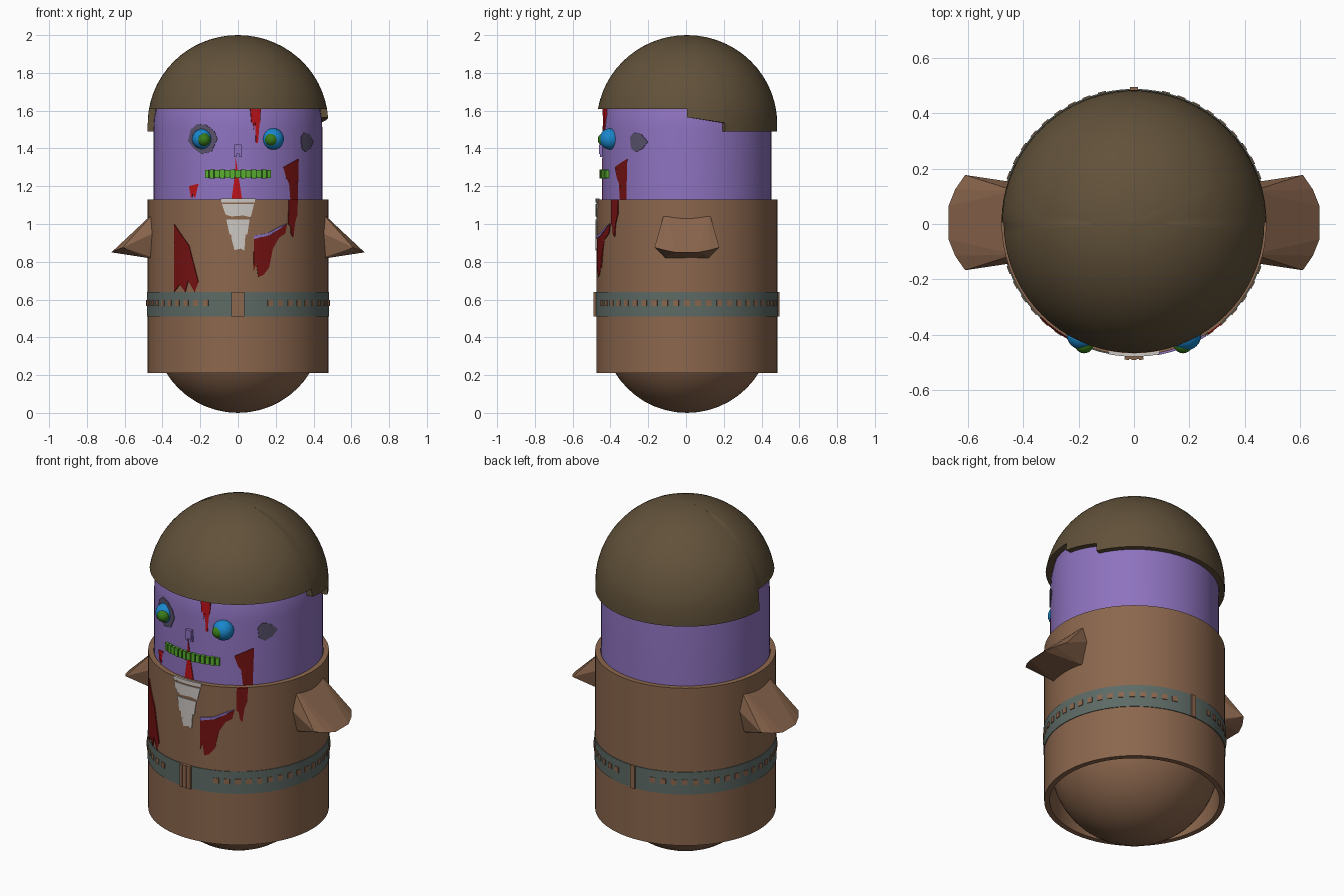
import bpy, bmesh, math
from mathutils import Vector

if "Cube" in bpy.data.objects:
    bpy.data.objects.remove(bpy.data.objects["Cube"])

CY = 0.005                      # body axis sits slightly behind centre
RB, RC = 0.447, 0.48            # body and coat radii


def mat(name, r, g, b):
    m = bpy.data.materials.new(name)
    m.diffuse_color = (r, g, b, 1)
    m.use_nodes = True
    m.node_tree.nodes["Principled BSDF"].inputs["Base Color"].default_value = m.diffuse_color
    return m


BROWN = mat("coat_brown", .26, .135, .075)
HAT = mat("hat_brown", .12, .083, .042)
SKIN = mat("skin_purple", .27, .17, .52)
BELT = mat("belt_grey", .11, .145, .13)
BLUE = mat("eye_blue", .01, .24, .6)
GREEN = mat("pupil_green", .04, .2, .01)
TEETH = mat("teeth_green", .1, .42, .03)
GUM = mat("teeth_dark", .03, .13, .01)
BLOOD = mat("dark_red", .18, .006, .006)
RED = mat("bright_red", .5, .006, .01)
GREY = mat("patch_grey", .1, .085, .15)
WHITE = mat("shirt_white", .6, .57, .54)


def finish(bm, name, m, smooth=True):
    bmesh.ops.recalc_face_normals(bm, faces=bm.faces)
    me = bpy.data.meshes.new(name)
    bm.to_mesh(me)
    bm.free()
    me.materials.append(m)
    ob = bpy.data.objects.new(name, me)
    bpy.context.collection.objects.link(ob)
    if smooth:
        bpy.context.view_layer.objects.active = ob
        ob.select_set(True)
        bpy.ops.object.shade_smooth_by_angle(angle=math.radians(35))
        ob.select_set(False)
    return ob


def lathe(name, m, profile, angles=None, closed=False):
    """Revolve profile(angle) -> [(r, z)] around the body axis."""
    angles = angles or [i * 360 / 72 for i in range(72)]
    bm = bmesh.new()
    rings = []
    for a in angles:
        c, s = math.cos(math.radians(a)), math.sin(math.radians(a))
        rings.append([bm.verts.new((r * c, r * s + CY, z)) for r, z in profile(a)])
    n = len(rings[0])
    for i, ring in enumerate(rings):
        nxt = rings[(i + 1) % len(rings)]
        for j in range(n if closed else n - 1):
            k = (j + 1) % n
            bm.faces.new((ring[j], nxt[j], nxt[k], ring[k]))
    bmesh.ops.remove_doubles(bm, verts=bm.verts, dist=1e-5)
    return finish(bm, name, m)


def shell(name, m, ro, ri, z0, z1):
    return lathe(name, m, lambda a: [(ri, z0), (ro, z0), (ro, z1), (ri, z1)], closed=True)


def decal(name, m, pts, r, lift=.004, depth=.012):
    """Wrap an (x, z) outline on the front of a cylinder of radius r."""
    bm = bmesh.new()
    bm.faces.new([bm.verts.new((x, 0, z)) for x, z in pts])
    bmesh.ops.triangulate(bm, faces=bm.faces)
    x = math.ceil(min(p[0] for p in pts) / .02) * .02
    while x < max(p[0] for p in pts):
        bmesh.ops.bisect_plane(bm, geom=bm.verts[:] + bm.edges[:] + bm.faces[:],
                               plane_co=(x, 0, 0), plane_no=(1, 0, 0), dist=1e-5)
        x += .02
    inner = bm.verts[:]
    out = bmesh.ops.extrude_face_region(bm, geom=bm.faces[:])["geom"]
    outer = [v for v in out if isinstance(v, bmesh.types.BMVert)]
    for vs, rad in ((inner, r + lift - depth), (outer, r + lift)):
        for v in vs:
            a = math.asin(max(-1, min(1, v.co.x / (r + lift))))
            v.co = Vector((rad * math.sin(a), CY - rad * math.cos(a), v.co.z))
    return finish(bm, name, m)


def boxes(name, m, items):
    """Boxes (angle from front, radius, z, width, depth, height) facing outward."""
    bm = bmesh.new()
    for a, r, z, w, d, h in items:
        s, c = math.sin(a), math.cos(a)
        for v in bmesh.ops.create_cube(bm, size=1)["verts"]:
            px, py = v.co.x * w, -r + v.co.y * d
            v.co = Vector((px * c - py * s, px * s + py * c + CY, z + v.co.z * h))
    return finish(bm, name, m, False)


def ball(name, m, loc, r):
    bm = bmesh.new()
    bmesh.ops.create_uvsphere(bm, u_segments=32, v_segments=16, radius=r)
    bmesh.ops.translate(bm, verts=bm.verts, vec=loc)
    return finish(bm, name, m)


# Capsule body: brown lower part, purple head
arc = [math.radians(i * 7.5) for i in range(13)]
lathe("lower_body", BROWN, lambda a: [(RB * math.sin(t), .447 - RB * math.cos(t)) for t in arc] + [(RB, 1.0)])
lathe("head", SKIN, lambda a: [(RB, .95)] + [(RB * math.cos(t), 1.5 + RB * math.sin(t)) for t in arc])

# Coat and belt
shell("coat", BROWN, RC - .001, RB + .003, .21, 1.13)
shell("belt", BELT, RC + .003, RC - .01, .51, .64)
n = 52
boxes("belt_studs", BROWN, [(2 * math.pi * i / n, RC, .582, .03, .013, .03)
                            for i in range(n) if 2 < i < n - 2 and abs(i - n / 2) > 1])
boxes("belt_buckle", BROWN, [(o / RC, RC + .004, .575, w, d, .132) for o, w, d in
                             ((0, .064, .016), (-.025, .016, .024), (0, .018, .024), (.025, .016, .024))])
boxes("belt_back_loop", BROWN, [(math.pi, RC + .003, .575, .03, .014, .132)])


# Hat with stepped lower edge
def hat_profile(a, r=RC - .002, zc=1.53, h=.47):
    if a <= 0 or a >= 360:
        zb = 1.61
    elif a < 25:
        zb = 1.565 - .03 * a / 25
    elif a < 180:
        zb = 1.49
    else:
        zb = 1.61
    p0 = math.asin(max(0, zb - zc) / h)
    ph = [p0 + (math.pi / 2 - p0) * i / 14 for i in range(15)]
    return [(RB - .01, 1.62), (RB - .01, zb), (r * math.cos(p0), zb)] + \
           [(r * math.cos(t), zc + h * math.sin(t)) for t in ph]


lathe("hat", HAT, hat_profile,
      sorted([i * 5 for i in range(72)] + [.05, 24.95, 179.95]))

# Wedge sleeves
for sx, side in ((1, "right"), (-1, "left")):
    bm = bmesh.new()
    for x, y, z in ((.43, .115, 1.075), (.43, .145, .96), (.43, .11, .815), (.475, .115, .82),
                    (.61, .172, .876), (.646, .12, .862), (.67, .06, .85)):
        for sy in (1, -1):
            bm.verts.new((x * sx, y * sy + CY, z))
    bmesh.ops.convex_hull(bm, input=bm.verts)
    bmesh.ops.dissolve_limit(bm, angle_limit=math.radians(4), verts=bm.verts, edges=bm.edges)
    finish(bm, "sleeve_" + side, BROWN, False)

# Eyes
for x, px, r, side in ((-.19, -.18, .053, "left"), (.186, .177, .057, "right")):
    ball("eye_" + side, BLUE, (x, CY - .405, 1.45), r)
    ball("pupil_" + side, GREEN, (px, CY - .438, 1.447), .034)

# Bruise patches
decal("eye_patch", GREY, [(-.265, 1.44), (-.25, 1.5), (-.215, 1.53), (-.17, 1.525), (-.125, 1.49), (-.11, 1.45),
                          (-.14, 1.385), (-.195, 1.37), (-.235, 1.4)], RB)
decal("cheek_patch", GREY, [(.335, 1.46), (.352, 1.485), (.38, 1.475), (.4, 1.435), (.385, 1.4),
                            (.36, 1.38), (.34, 1.4)], RB)

# Nose
boxes("nose", SKIN, [(0, RB + .003, 1.395, .036, .03, .05), (-.032, RB, 1.37, .014, .026, .03),
                     (.032, RB, 1.37, .014, .026, .03)])

# Mouth
decal("gums", GUM, [(-.17, 1.25), (.17, 1.25), (.17, 1.282), (-.17, 1.282)], RB, .01, .02)
boxes("teeth", TEETH, [((i - 6) * .061, RB + .004, 1.265, .021, .026, .042 + .005 * (i % 2)) for i in range(13)])

# Blood on the face
decal("forehead_blood", RED, [(.065, 1.62), (.122, 1.62), (.118, 1.54), (.108, 1.51), (.106, 1.43), (.095, 1.43),
                              (.092, 1.54), (.084, 1.5), (.08, 1.54), (.072, 1.53)], RB)
decal("chin_blood", RED, [(-.012, 1.35), (-.004, 1.3), (.004, 1.24), (.022, 1.13), (-.034, 1.13),
                          (-.018, 1.2), (-.016, 1.26)], RB)
decal("left_cheek_blood", RED, [(-.26, 1.2), (-.21, 1.213), (-.21, 1.205), (-.224, 1.2), (-.226, 1.14),
                                (-.234, 1.14), (-.236, 1.2), (-.243, 1.14), (-.249, 1.14), (-.25, 1.198)], RB)
decal("right_cheek_blood", BLOOD, [(.24, 1.3), (.322, 1.345), (.318, 1.325), (.312, 1.31), (.316, 1.1), (.28, 1.1),
                                   (.284, 1.2), (.278, 1.305), (.27, 1.22), (.262, 1.3), (.257, 1.24),
                                   (.253, 1.295)], RB)

# Blood and tears on the coat
decal("coat_drip", BLOOD, [(.27, 1.13), (.317, 1.13), (.315, 1.05), (.3, 1.0), (.294, .93), (.282, .95),
                           (.28, .985), (.268, 1.0)], RC)
decal("coat_tear_left", BLOOD, [(-.34, 1.0), (-.32, .97), (-.26, .885), (-.21, .69), (-.245, .74), (-.23, .64),
                                (-.265, .7), (-.28, .64), (-.31, .68), (-.34, .64), (-.335, .8)], RC)
decal("coat_tear_right", BLOOD, [(.085, .92), (.17, .94), (.26, 1.0), (.25, .95), (.2, .915), (.185, .87), (.165, .77),
                                 (.15, .84), (.135, .73), (.12, .76), (.108, .72), (.098, .79), (.083, .75)], RC)
decal("tear_skin", SKIN, [(.085, .92), (.165, .94), (.215, .97), (.26, 1.002), (.22, .985), (.16, .952),
                          (.085, .938)], RC, .006)

# Shirt showing through the collar
decal("shirt_top", WHITE, [(-.092, 1.135), (.092, 1.135), (.09, 1.115), (-.088, 1.115)], RC)
decal("shirt_upper", WHITE, [(-.085, 1.105), (.085, 1.105), (.068, 1.035), (.03, 1.045), (-.035, 1.04),
                             (-.066, 1.05)], RC)
decal("shirt_middle", WHITE, [(-.062, 1.025), (.062, 1.025), (.05, .945), (-.045, .945)], RC)
decal("shirt_bottom", WHITE, [(-.036, .945), (.04, .945), (.034, .86), (.014, .87), (-.018, .862),
                              (-.02, .9), (-.034, .92)], RC)
